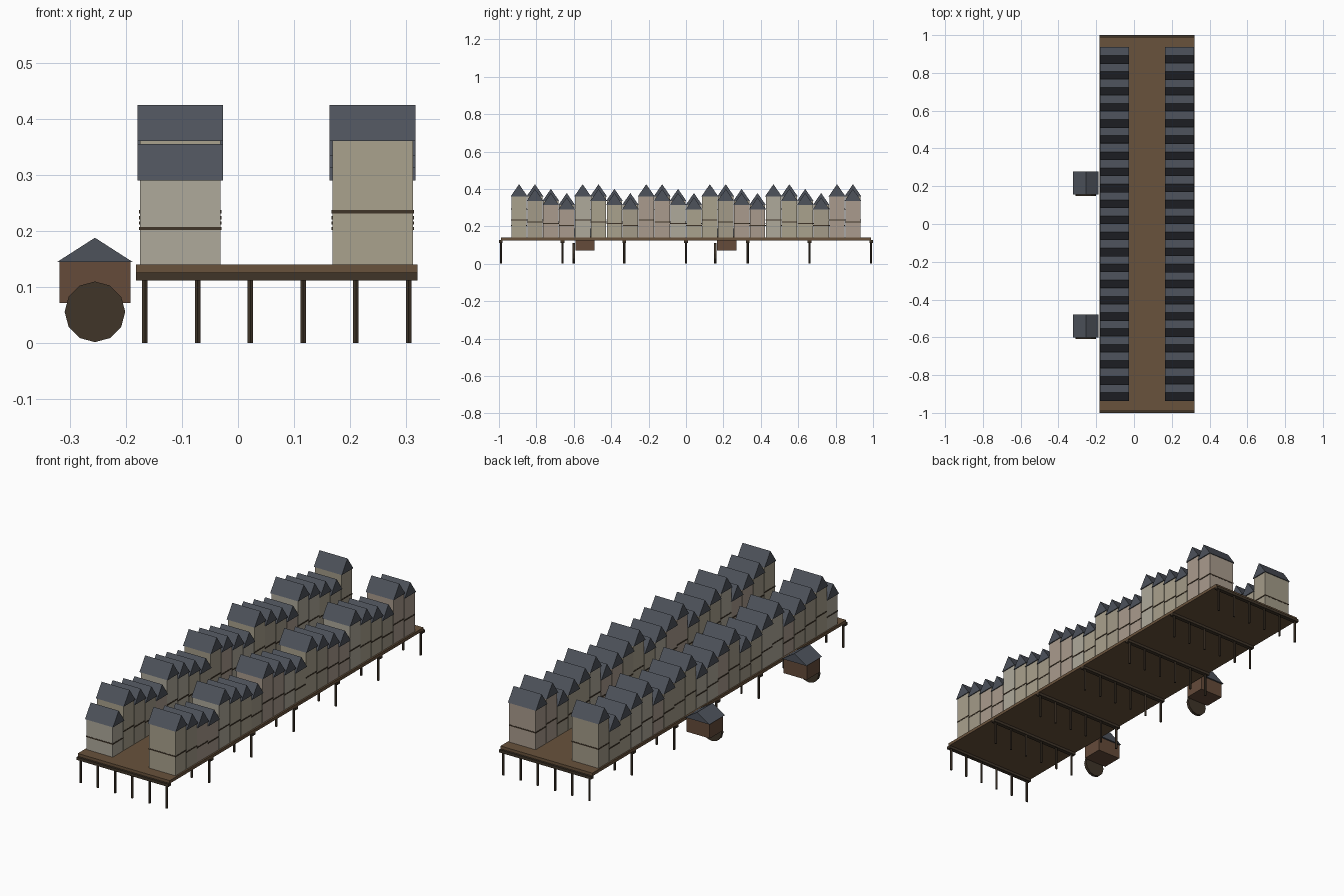
import bpy

if "Cube" in bpy.data.objects:
    bpy.data.objects.remove(bpy.data.objects["Cube"])

def mat(name, rgb):
    m = bpy.data.materials.new(name)
    m.diffuse_color = (*rgb, 1)
    m.use_nodes = True
    m.node_tree.nodes["Principled BSDF"].inputs["Base Color"].default_value = m.diffuse_color
    return m

PLASTER = [mat("plaster_%d" % k, c) for k, c in enumerate(
    [(0.40, 0.36, 0.27), (0.43, 0.40, 0.33), (0.40, 0.33, 0.27), (0.37, 0.33, 0.25)])]
SLATE = mat("slate", (0.075, 0.085, 0.105))
PLANK = mat("plank", (0.14, 0.085, 0.045))
MILLWOOD = mat("mill_wood", (0.13, 0.07, 0.042))
DARK = mat("dark_timber", (0.05, 0.035, 0.022))

def mesh(name, verts, faces, m):
    me = bpy.data.meshes.new(name)
    me.from_pydata(verts, [], faces)
    me.materials.append(m)
    ob = bpy.data.objects.new(name, me)
    bpy.context.collection.objects.link(ob)
    return ob

def box(name, x, y, z, m):
    # x, y, z are (min, max) pairs
    v = [(a, b, c) for c in z for a, b in
         ((x[0], y[0]), (x[1], y[0]), (x[1], y[1]), (x[0], y[1]))]
    f = [(3, 2, 1, 0), (4, 5, 6, 7), (0, 1, 5, 4), (1, 2, 6, 5), (2, 3, 7, 6), (3, 0, 4, 7)]
    return mesh(name, v, f, m)

def roof(name, x, y, z, m, along_x=True):
    # gabled prism with its ridge along x or y
    if along_x:
        v = [(a, b, c) for a in x for b, c in
             ((y[0], z[0]), (y[1], z[0]), (sum(y) / 2, z[1]))]
    else:
        v = [(b, a, c) for a in reversed(y) for b, c in
             ((x[0], z[0]), (x[1], z[0]), (sum(x) / 2, z[1]))]
    return mesh(name, v, [(2, 1, 0), (3, 4, 5), (0, 1, 4, 3), (1, 2, 5, 4), (2, 0, 3, 5)], m)

def around(c, h):
    return (c - h, c + h)

# Deck with cross beams and piles
box("deck", (-0.182, 0.32), (-0.99, 0.99), (0.125, 0.14), PLANK)
for r in range(7):
    y = -0.99 + 0.33 * r
    box("cross_beam", (-0.182, 0.32), around(y, 0.01), (0.112, 0.126), DARK)
    for p in range(6):
        bpy.ops.mesh.primitive_cylinder_add(vertices=6, radius=0.0055, depth=0.114,
                                            location=(-0.166 + 0.094 * p, y, 0.057))
        bpy.context.object.name = "pile"
        bpy.context.object.data.materials.append(DARK)

# Two rows of houses, heights stepping down in groups of four
HEIGHTS = [0.22, 0.195, 0.173, 0.15]
for side, cx in enumerate((0.24, -0.103)):
    for i in range(22):
        y = -0.8925 + 0.085 * i
        k = (i - side) % 4
        h = HEIGHTS[k]
        top = 0.14 + h
        band = 0.14 + 0.43 * h
        box("house_wall", around(cx, 0.072), around(y, 0.041), (0.14, top),
            PLASTER[(i * 3 + i // 3 + side) % 4])
        box("house_band", around(cx, 0.0735), around(y, 0.0422), around(band, 0.003), DARK)
        roof("house_roof", around(cx, 0.0765), around(y, 0.045), (top, top + 0.065), SLATE)

# Water mills on the left flank
for cy in (-0.54, 0.217):
    box("mill_body", around(-0.255, 0.063), around(cy, 0.052), (0.072, 0.145), MILLWOOD)
    roof("mill_roof", around(-0.255, 0.067), around(cy, 0.06), (0.145, 0.188), SLATE, False)
    bpy.ops.mesh.primitive_cylinder_add(vertices=12, radius=0.054, depth=0.014,
                                        location=(-0.255, cy - 0.061, 0.056),
                                        rotation=(1.5708, 0, 0))
    bpy.context.object.name = "mill_wheel"
    bpy.context.object.data.materials.append(DARK)
